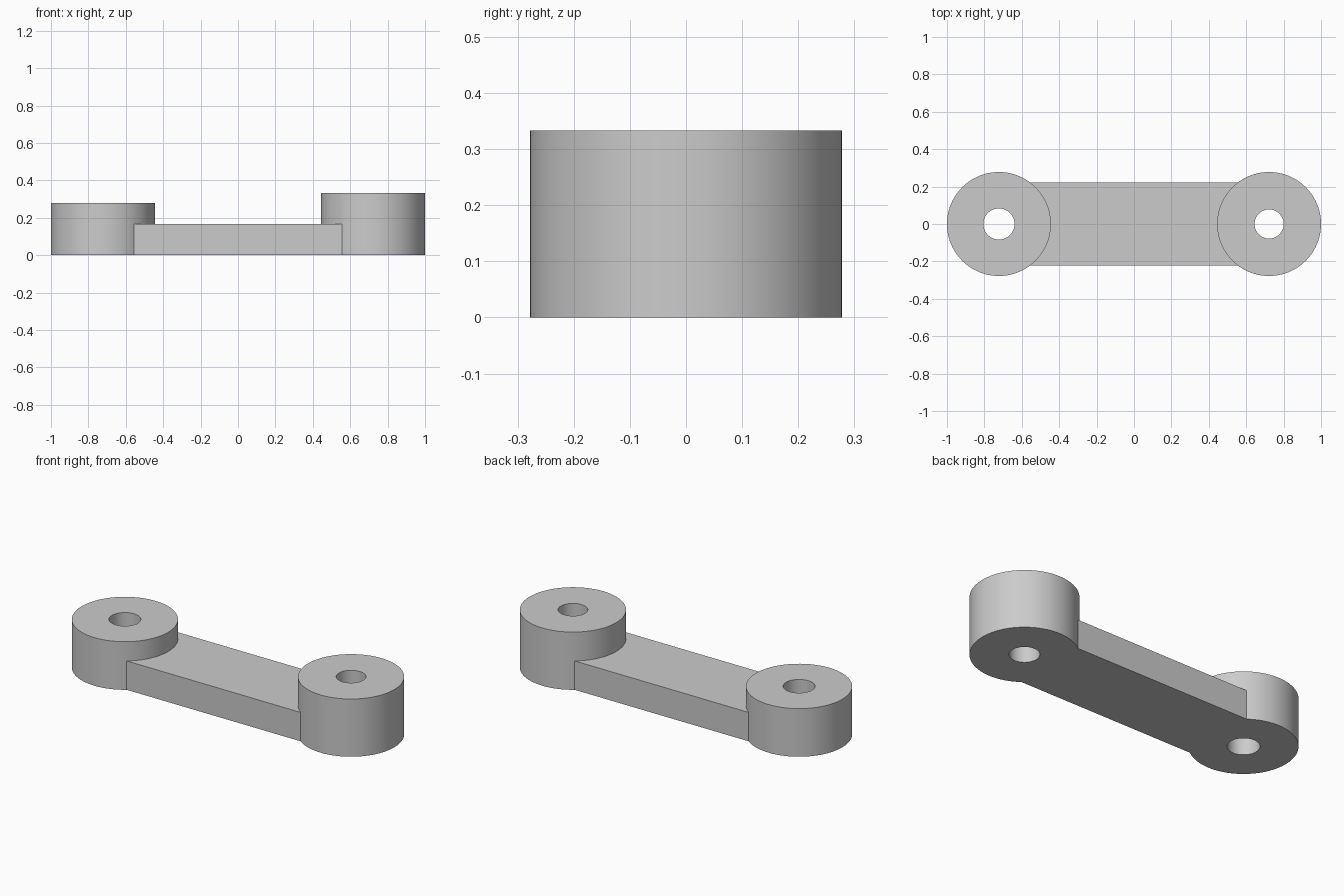
import bpy
import math

cube = bpy.data.objects.get("Cube")
if cube:
    bpy.data.objects.remove(cube, do_unlink=True)

grey = bpy.data.materials.new("plain_grey")
grey.use_nodes = True
colour = (0.6, 0.6, 0.6, 1)
grey.diffuse_color = colour
grey.node_tree.nodes["Principled BSDF"].inputs["Base Color"].default_value = colour

CENTRE, BOSS_RADIUS = 0.7222, 0.2778
BAR_WIDTH, BAR_HEIGHT = 0.4444, 0.1667


def cylinder(name, x, radius, bottom, top):
    bpy.ops.mesh.primitive_cylinder_add(
        vertices=96, radius=radius, depth=top - bottom,
        location=(x, 0, (top + bottom) / 2))
    obj = bpy.context.object
    obj.name = name
    obj.data.materials.append(grey)
    return obj


def combine(target, other, operation):
    bpy.ops.object.select_all(action="DESELECT")
    target.select_set(True)
    bpy.context.view_layer.objects.active = target
    mod = target.modifiers.new(operation.lower(), "BOOLEAN")
    mod.operation = operation
    mod.solver = "EXACT"
    mod.object = other
    bpy.ops.object.modifier_apply(modifier=mod.name)
    bpy.data.objects.remove(other, do_unlink=True)


# Flat connecting bar, its ends buried in the boss walls
bpy.ops.mesh.primitive_cube_add(size=1, location=(0, 0, BAR_HEIGHT / 2))
arm = bpy.context.object
arm.name = "link_arm"
arm.scale = (1.2, BAR_WIDTH, BAR_HEIGHT)
bpy.ops.object.transform_apply(location=True, rotation=False, scale=True)
arm.data.materials.append(grey)

# Round bosses of different height, each with a through hole
for side, height, bore in ((-1, 0.2778, 0.0833), (1, 0.3333, 0.0778)):
    x = side * CENTRE
    combine(arm, cylinder("boss", x, BOSS_RADIUS, 0, height), "UNION")
    combine(arm, cylinder("bore", x, bore, -0.1, height + 0.1), "DIFFERENCE")

# Smooth round walls, crisp rims
arm.select_set(True)
bpy.context.view_layer.objects.active = arm
bpy.ops.object.shade_smooth_by_angle(angle=math.radians(30))
